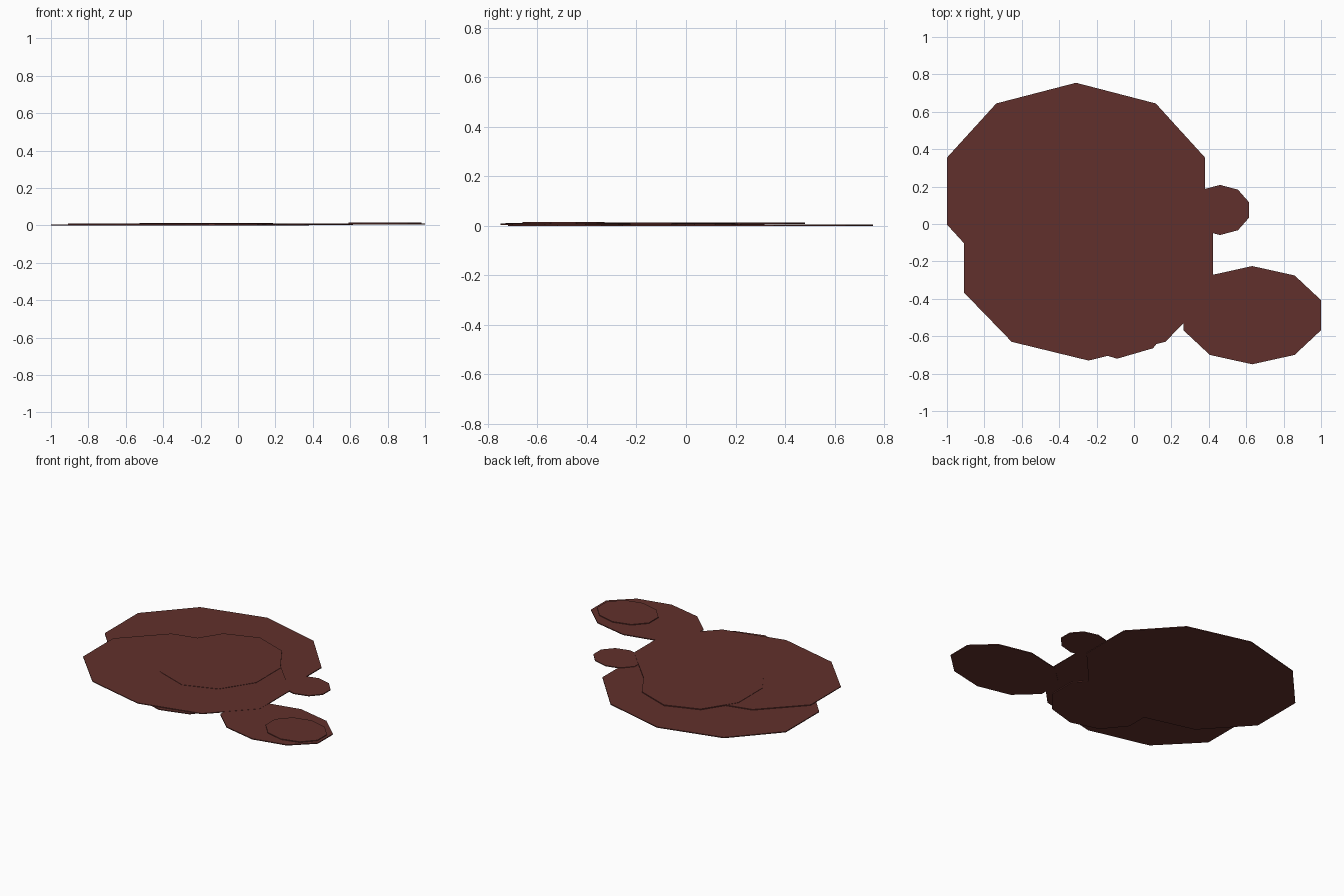
import bpy, math

if "Cube" in bpy.data.objects:
    bpy.data.objects.remove(bpy.data.objects["Cube"])

mat = bpy.data.materials.new("dark_red")
mat.diffuse_color = (0.12, 0.03, 0.025, 1)
mat.use_nodes = True
mat.node_tree.nodes["Principled BSDF"].inputs["Base Color"].default_value = mat.diffuse_color


def disc(name, x, y, rx, ry, z0, z1):
    """Thin ten-sided elliptical slab with a corner pointing to +y."""
    bpy.ops.mesh.primitive_cylinder_add(vertices=10, radius=1, depth=1)
    o = bpy.context.object
    o.name = name
    o.location = (x, y, (z0 + z1) / 2)
    o.scale = (rx, ry, z1 - z0)
    bpy.ops.object.transform_apply(location=True, rotation=True, scale=True)
    o.data.materials.append(mat)


# Overlapping pools, lowest layers first
disc("puddle_back", -0.31, 0.176, 0.7255, 0.579, 0.0, 0.006)
disc("puddle_front_low", -0.09, -0.43, 0.325, 0.29, 0.0, 0.006)
disc("puddle_front", -0.243, -0.206, 0.699, 0.524, 0.006, 0.011)
disc("puddle_middle", -0.17, 0.06, 0.375, 0.42, 0.007, 0.013)
# Side splashes
disc("splash_large", 0.632, -0.4875, 0.386, 0.2625, 0.004, 0.010)
disc("splash_large_top", 0.785, -0.495, 0.205, 0.165, 0.009, 0.015)
disc("splash_small", 0.46, 0.075, 0.163, 0.134, 0.003, 0.009)
